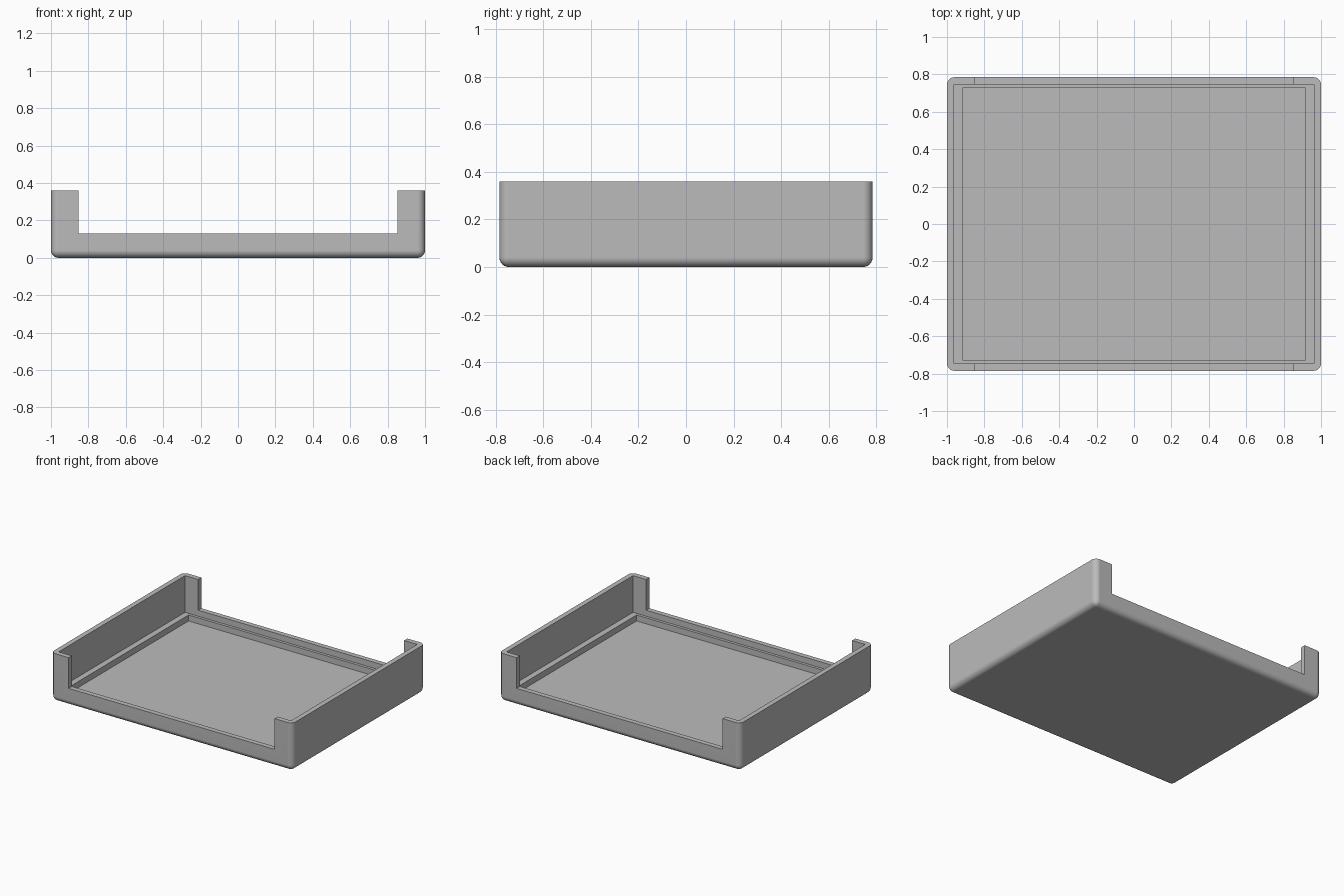
import bpy
import bmesh
from mathutils import Vector

if "Cube" in bpy.data.objects:
    bpy.data.objects.remove(bpy.data.objects["Cube"], do_unlink=True)

HALF_X, HALF_Y, HEIGHT = 1.0, 0.785, 0.36
RADIUS = 0.04

grey = bpy.data.materials.new("plain_grey")
grey.use_nodes = True
colour = (0.5, 0.5, 0.5, 1)
grey.diffuse_color = colour
grey.node_tree.nodes["Principled BSDF"].inputs["Base Color"].default_value = colour


def box(name, half_x, half_y, z0, z1, radius=0):
    """Box on the centre line; a radius rounds its uprights and bottom edges."""
    bm = bmesh.new()
    bmesh.ops.create_cube(bm, size=2)
    for v in bm.verts:
        v.co = Vector((v.co.x * half_x, v.co.y * half_y, z1 if v.co.z > 0 else z0))
    if radius:
        edges = [e for e in bm.edges if min(v.co.z for v in e.verts) < z1]
        bmesh.ops.bevel(bm, geom=edges, offset=radius, segments=6, profile=0.5, affect='EDGES')
    mesh = bpy.data.meshes.new(name)
    bm.to_mesh(mesh)
    bm.free()
    mesh.materials.append(grey)
    obj = bpy.data.objects.new(name, mesh)
    bpy.context.collection.objects.link(obj)
    return obj


# Rounded outer block
tray = box("open_tray", HALF_X, HALF_Y, 0, HEIGHT, RADIUS)
bpy.context.view_layer.objects.active = tray
tray.select_set(True)

# Hollows: upper cavity, recessed floor inside the ledge, front and back openings
cutters = [
    box("upper_cavity_cutter", 0.962, 0.747, 0.085, 1),
    box("floor_recess_cutter", 0.918, 0.726, 0.04, 0.5),
    box("end_opening_cutter", 0.853, 1, 0.13, 1),
]
for cutter in cutters:
    cutter.hide_render = True
    cut = tray.modifiers.new(cutter.name, 'BOOLEAN')
    cut.operation = 'DIFFERENCE'
    cut.solver = 'EXACT'
    cut.object = cutter
    bpy.ops.object.modifier_apply(modifier=cut.name)
    bpy.data.objects.remove(cutter, do_unlink=True)

# Smooth rounded edges with flat walls
bpy.ops.object.shade_smooth_by_angle(angle=0.6)
weighted = tray.modifiers.new("flat_walls", 'WEIGHTED_NORMAL')
weighted.keep_sharp = True
